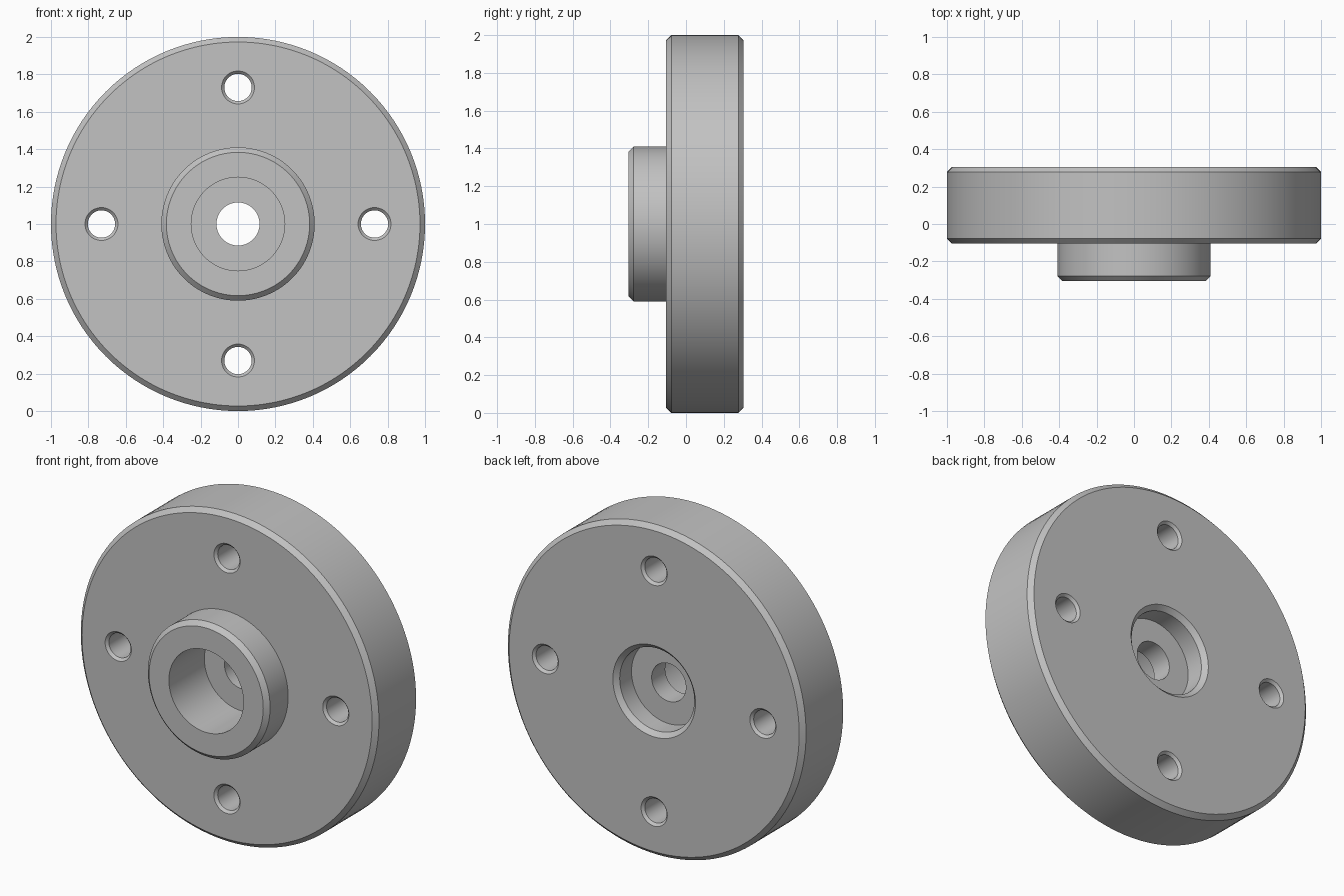
import bpy
import bmesh
from math import cos, sin, tau, radians

if "Cube" in bpy.data.objects:
    bpy.data.objects.remove(bpy.data.objects["Cube"], do_unlink=True)

# Single machined grey
grey = bpy.data.materials.new("machined_grey")
grey.use_nodes = True
colour = (0.54, 0.54, 0.54, 1)
grey.diffuse_color = colour
grey.node_tree.nodes["Principled BSDF"].inputs["Base Color"].default_value = colour


def lathe(bm, profile, centre, sides, closed):
    """Turn a (radius, y) profile around the y direction."""
    cx, cz = centre
    rings = []
    for r, y in profile:
        rings.append([bm.verts.new((cx + r * cos(tau * i / sides), y,
                                    cz + r * sin(tau * i / sides)))
                      for i in range(sides)])
    pairs = list(zip(rings, rings[1:]))
    if closed:
        pairs.append((rings[-1], rings[0]))
    else:
        bm.faces.new(rings[0])
        bm.faces.new(rings[-1])
    for a, b in pairs:
        for i in range(sides):
            j = (i + 1) % sides
            bm.faces.new((a[i], a[j], b[j], b[i]))


def make_object(name, bm):
    bmesh.ops.recalc_face_normals(bm, faces=bm.faces)
    mesh = bpy.data.meshes.new(name)
    bm.to_mesh(mesh)
    bm.free()
    mesh.materials.append(grey)
    obj = bpy.data.objects.new(name, mesh)
    bpy.context.scene.collection.objects.link(obj)
    return obj


front, face, back = -0.305, -0.105, 0.305   # hub end, disc front, disc back
web_front, web_back = 0.035, 0.165          # wall between the two bores
rim, hub, bore, shaft = 1.0, 0.41, 0.25, 0.115
c = 0.027                                   # chamfer

# Disc and hub, with stepped bore through the middle
bm = bmesh.new()
lathe(bm, [
    (bore, front), (hub - c, front), (hub, front + c), (hub, face),
    (rim - c, face), (rim, face + c), (rim, back - c), (rim - c, back),
    (bore + c, back), (bore, back - c), (bore, web_back),
    (shaft, web_back), (shaft, web_front), (bore, web_front),
], (0, 1), 128, True)
flange = make_object("hubbed_flange", bm)

# Four chamfered bolt holes
hole, pitch, lip, over = 0.073, 0.73, 0.015, 0.02
wide = hole + lip + over
bm = bmesh.new()
for k in range(4):
    centre = (pitch * cos(tau * k / 4), 1 + pitch * sin(tau * k / 4))
    lathe(bm, [(wide, face - over), (hole, face + lip),
               (hole, back - lip), (wide, back + over)], centre, 48, False)
cutter = make_object("bolt_hole_cutter", bm)
cutter.hide_render = True

cut = flange.modifiers.new("bolt_holes", 'BOOLEAN')
cut.operation = 'DIFFERENCE'
cut.solver = 'EXACT'
cut.object = cutter
bpy.ops.object.select_all(action='DESELECT')
flange.select_set(True)
bpy.context.view_layer.objects.active = flange
bpy.ops.object.modifier_apply(modifier=cut.name)
bpy.data.objects.remove(cutter, do_unlink=True)

bpy.ops.object.shade_smooth_by_angle(angle=radians(30))
